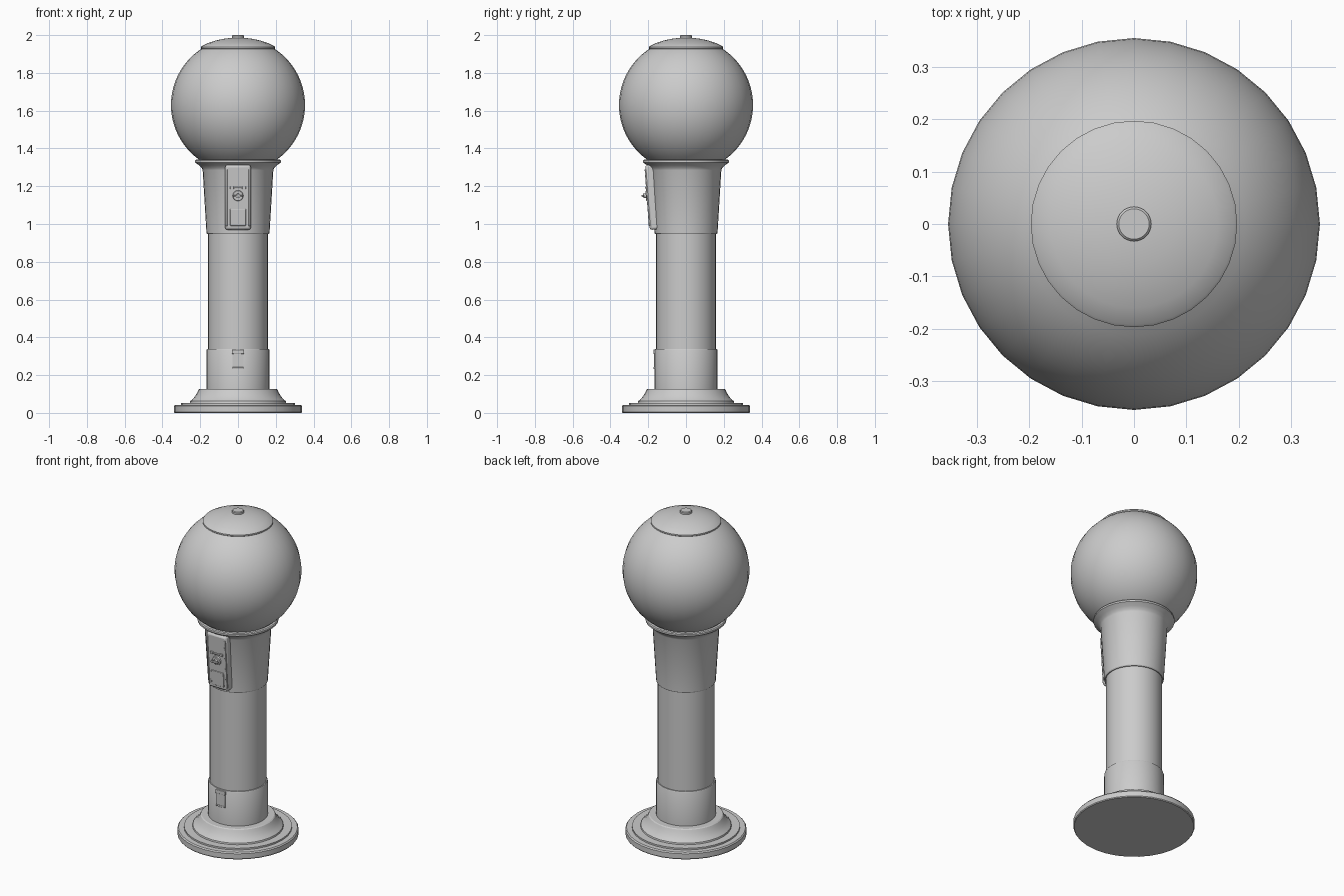
import bpy, bmesh, math
from mathutils import Matrix, Vector

if "Cube" in bpy.data.objects:
    bpy.data.objects.remove(bpy.data.objects["Cube"])

SIDES = 32


def finish(name, bm, bevel=0.0, angle=30):
    bmesh.ops.recalc_face_normals(bm, faces=bm.faces)
    me = bpy.data.meshes.new(name)
    bm.to_mesh(me)
    bm.free()
    ob = bpy.data.objects.new(name, me)
    bpy.context.collection.objects.link(ob)
    bpy.ops.object.select_all(action='DESELECT')
    ob.select_set(True)
    bpy.context.view_layer.objects.active = ob
    if bevel:
        m = ob.modifiers.new("Bevel", 'BEVEL')
        m.width, m.segments = bevel, 2
    bpy.ops.object.shade_smooth_by_angle(angle=math.radians(angle))
    return ob


def lathe(name, profile):
    """Revolve (radius, z) points around the z axis; ends on the axis close the form."""
    bm = bmesh.new()
    vs = [bm.verts.new((r, 0, z)) for r, z in profile]
    es = [bm.edges.new(p) for p in zip(vs, vs[1:])]
    bmesh.ops.spin(bm, geom=vs + es, cent=(0, 0, 0), axis=(0, 0, 1),
                   angle=math.tau, steps=SIDES, use_duplicate=False)
    bmesh.ops.remove_doubles(bm, verts=bm.verts, dist=1e-5)
    return finish(name, bm)


def box(name, lo, hi, frame=Matrix(), bevel=0.0):
    bm = bmesh.new()
    lo, hi = Vector(lo), Vector(hi)
    bmesh.ops.create_cube(bm, size=1, matrix=frame @ Matrix.Translation((lo + hi) / 2)
                          @ Matrix.Diagonal((*(hi - lo), 1)))
    return finish(name, bm, bevel)


def rod(name, r1, r2, y0, y1, z, frame):
    """Cylinder or cone along the y axis, from y0 (r1) to y1 (r2)."""
    bm = bmesh.new()
    place = frame @ Matrix.Translation((0, (y0 + y1) / 2, z)) @ Matrix.Rotation(math.pi / 2, 4, 'X')
    bmesh.ops.create_cone(bm, cap_ends=True, segments=20, radius1=r1, radius2=r2,
                          depth=abs(y1 - y0), matrix=place)
    return finish(name, bm)


# Stepped foot and stand
lathe("foot", [(0, 0), (.335, 0), (.339, .005), (.339, .036), (.333, .043), (.302, .043),
               (.302, .053), (.255, .053), (.253, .062), (.238, .075), (.225, .092),
               (.215, .11), (.209, .123), (.203, .127), (0, .127)])
lathe("lower_sleeve", [(0, .12), (.167, .12), (.167, .332), (.164, .338), (0, .338)])
lathe("column", [(0, .33), (.158, .33), (.158, .96), (0, .96)])

# Tapered body with flared collar
lathe("body", [(0, .947), (.163, .947), (.167, .953), (.187, 1.285), (.192, 1.296),
               (.205, 1.31), (.222, 1.322), (.227, 1.326), (.227, 1.336), (.222, 1.341),
               (0, 1.341)])

# Globe, cut off at both ends
R, CZ = .355, 1.63
globe = []
for i in range(25):
    a = math.radians(-55 + 113 * i / 24)
    globe.append((R * math.cos(a), CZ + R * math.sin(a)))
lathe("globe", [(0, globe[0][1])] + globe + [(0, globe[-1][1])])

# Lid and lid knob
lathe("lid", [(0, 1.925), (.194, 1.925), (.197, 1.928), (.197, 1.936), (.192, 1.941),
              (.16, 1.957), (.12, 1.971), (.08, 1.98), (.04, 1.985), (0, 1.987)])
lathe("lid_knob", [(0, 1.98), (.033, 1.98), (.033, 1.996), (.029, 2.0), (0, 2.0)])

# Coin mechanism, tilted to follow the tapered body; local y = 0 is the plate front
tilt = math.atan2(.025, .34)
frame = Matrix.Translation((0, -.204, 1.14)) @ Matrix.Rotation(tilt, 4, 'X')
box("coin_plate", (-.068, 0, -.172), (.068, .06, .172), frame, .012)
for s, side in ((-1, "left"), (1, "right")):
    x = sorted((s * .056, s * .064))
    box(f"plate_rim_{side}", (x[0], -.004, -.15), (x[1], .01, .15), frame, .002)
    x = sorted((s * .022, s * .042))
    box(f"coin_guide_{side}", (x[0], -.006, .045), (x[1], .01, .06), frame, .002)
box("coin_slot", (-.022, -.008, .048), (.022, .01, .056), frame, .002)
rod("turn_dial", .03, .026, .005, -.008, .01, frame)
rod("turn_shaft", .012, .012, 0, -.022, .01, frame)
box("turn_handle", (-.024, -.03, .004), (.024, -.018, .016), frame, .003)
box("chute_flap", (-.042, -.004, -.15), (.042, .01, -.06), frame, .003)

# Small access door in the lower sleeve
box("access_door", (-.03, -.17, .235), (.03, -.15, .325), bevel=.002)
box("door_hinge", (-.033, -.173, .312), (.033, -.15, .335), bevel=.002)
box("door_lip", (-.03, -.172, .232), (.03, -.15, .242), bevel=.002)
